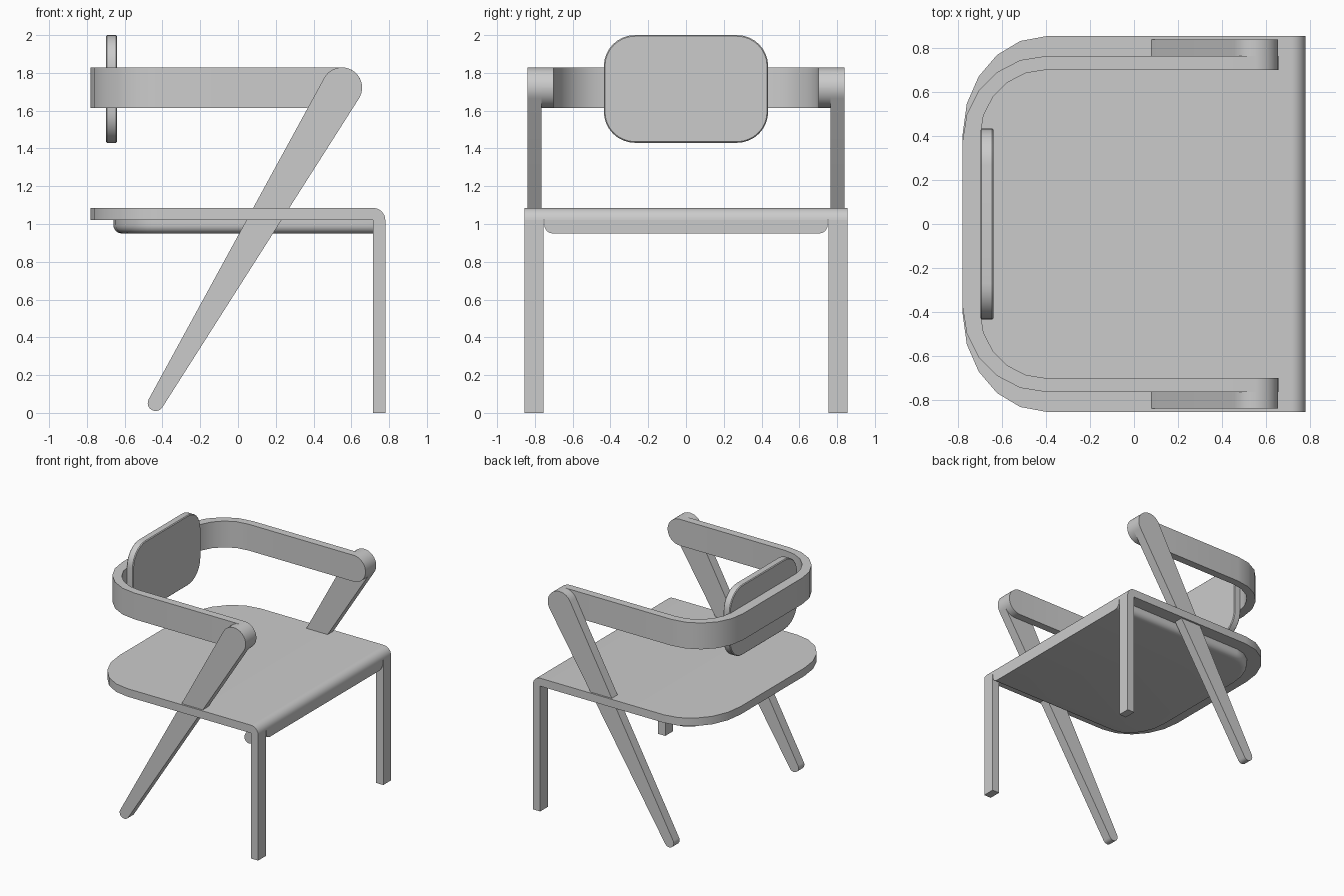
import bpy, bmesh
from math import sin, cos, pi, radians, atan2, asin, hypot

if "Cube" in bpy.data.objects:
    bpy.data.objects.remove(bpy.data.objects["Cube"])


def loft(name, rings):
    """Skin consecutive closed rings of points and cap both ends."""
    bm = bmesh.new()
    vr = [[bm.verts.new(p) for p in r] for r in rings]
    n = len(rings[0])
    for a, b in zip(vr, vr[1:]):
        for i in range(n):
            j = (i + 1) % n
            bm.faces.new((a[i], a[j], b[j], b[i]))
    bm.faces.new(vr[0])
    bm.faces.new(vr[-1])
    bmesh.ops.remove_doubles(bm, verts=bm.verts, dist=1e-4)
    bmesh.ops.recalc_face_normals(bm, faces=bm.faces)
    me = bpy.data.meshes.new(name)
    bm.to_mesh(me)
    bm.free()
    ob = bpy.data.objects.new(name, me)
    bpy.context.collection.objects.link(ob)
    bpy.ops.object.select_all(action='DESELECT')
    ob.select_set(True)
    bpy.context.view_layer.objects.active = ob
    bpy.ops.object.shade_smooth_by_angle(angle=radians(32))
    return ob


def arc(cx, cy, rx, ry, a0, a1, n):
    return [(cx + rx * cos(a0 + (a1 - a0) * i / n),
             cy + ry * sin(a0 + (a1 - a0) * i / n)) for i in range(n + 1)]


def back_corner(cy, rx, ry):
    """Rounded rear corner in plan, from the back edge to the side."""
    return arc(-0.4, cy, rx, ry, pi, pi / 2, 5)


# Seat: flat board with rounded rear corners and a front bend
T, B, R = 1.085, 1.02, 0.065
stations = [(x, w, T) for x, w in back_corner(0.41, 0.38, 0.445)]
stations += [(x, 0.855, z) for x, z in arc(0.715, B, R, R, pi / 2, 0, 8)]
loft("seat", [[(x, -w, B), (x, w, B), (x, w, z), (x, -w, z)]
              for x, w, z in stations])

# Underside panel with rolled lower edge, ending flush as the front lip
rings = []
for inset, z in [(0, B)] + [(0.045 * (1 - cos(t)), 0.995 - 0.045 * sin(t))
                            for t in (i * pi / 12 for i in range(7))]:
    side = back_corner(0.41, 0.26 - inset, 0.34 - inset)
    side.append((0.78, 0.75 - inset))
    rings.append([(x, y, z) for x, y in side] +
                 [(x, -y, z) for x, y in reversed(side)])
loft("seat_underside", rings)

# Arm rail: U-shaped band with half-round front ends
outer = back_corner(0.38, 0.38, 0.385)
inner = back_corner(0.40, 0.30, 0.302)
half = [(o, i, 0.107) for o, i in zip(outer, inner)]
half += [((x, 0.765), (x, 0.702), max(h, 0.002))
         for x, h in arc(0.55, 0, 0.107, 0.107, pi / 2, 0, 10)]
C = 1.722
rings = []
for s, seq in ((-1, reversed(half)), (1, half)):
    for (ox, oy), (ix, iy), h in seq:
        rings.append([(ox, s * oy, C - h), (ox, s * oy, C + h),
                      (ix, s * iy, C + h), (ix, s * iy, C - h)])
loft("arm_rail", rings)

# Tapered side-leg outline: two circles joined by tangents
top, bot, rt, rb = (0.55, C), (-0.436, 0.052), 0.107, 0.042
dx, dz = top[0] - bot[0], top[1] - bot[1]
a = atan2(dz, dx)
k = pi / 2 + asin((rt - rb) / hypot(dx, dz))
outline = arc(*top, rt, rt, a - k, a + k, 20)
outline += arc(*bot, rb, rb, a + k, a - k + 2 * pi, 12)

for s, label in ((1, "left"), (-1, "right")):
    loft("slanted_leg_" + label,
         [[(x, s * y, z) for x, z in outline] for y in (0.765, 0.84)])
    loft("front_leg_" + label,
         [[(0.715, s * 0.755, z), (0.78, s * 0.755, z),
           (0.78, s * 0.855, z), (0.715, s * 0.855, z)] for z in (0, B)])

# Backrest: rounded panel with softened edges
def panel(x, inset):
    pts, r = [], 0.165 - inset
    for i, (sy, sz) in enumerate(((1, 1), (-1, 1), (-1, -1), (1, -1))):
        pts += arc(sy * 0.27, 1.715 + sz * 0.12, r, r,
                   i * pi / 2, (i + 1) * pi / 2, 8)
    return [(x, y, z) for y, z in pts]


loft("backrest", [panel(-0.70, 0.006), panel(-0.694, 0),
                  panel(-0.646, 0), panel(-0.64, 0.006)])
